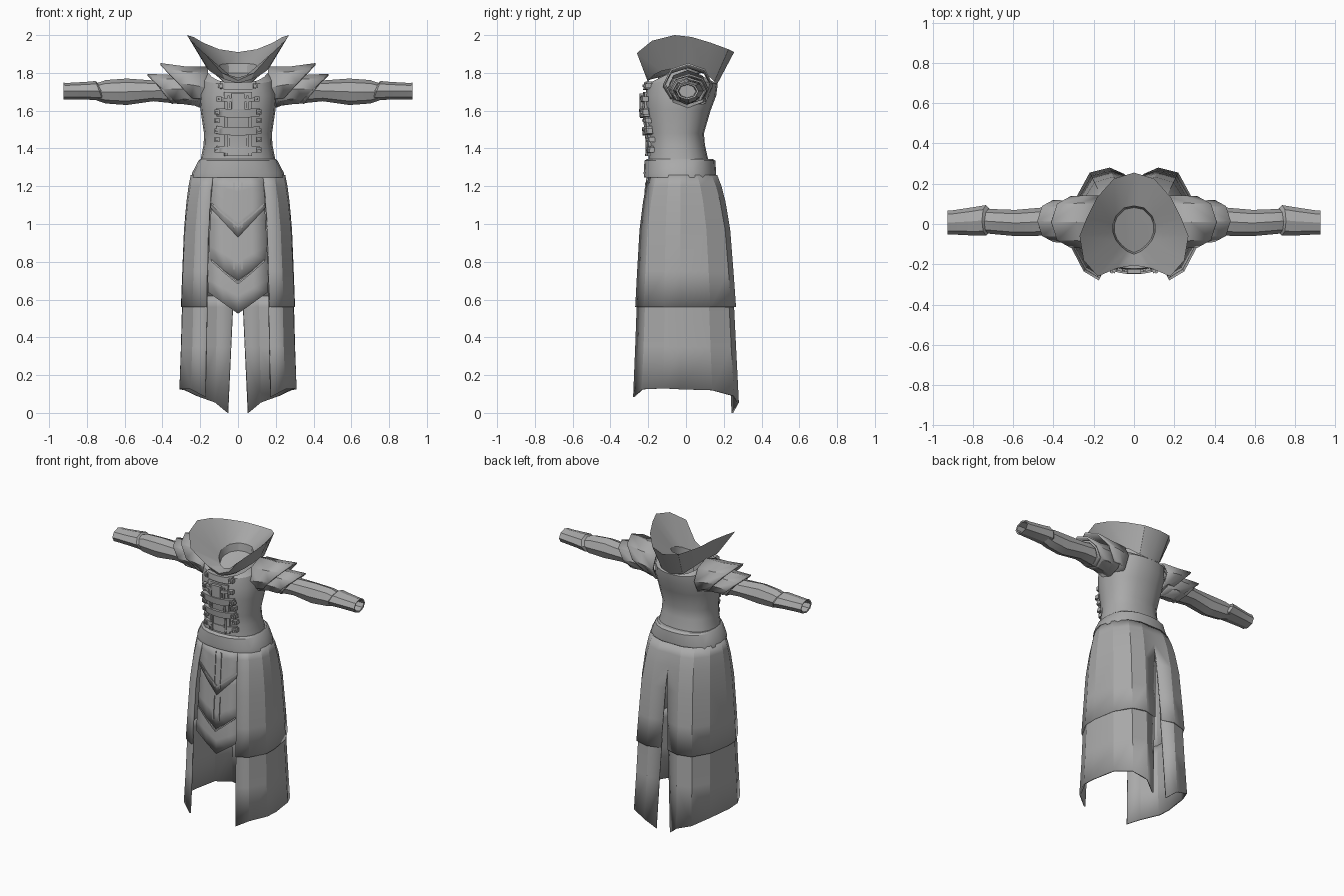
import bpy, bmesh, math

if "Cube" in bpy.data.objects:
    bpy.data.objects.remove(bpy.data.objects["Cube"])

cloth = bpy.data.materials.new("grey_cloth")
cloth.diffuse_color = (0.40, 0.40, 0.40, 1)
cloth.use_nodes = True
cloth.node_tree.nodes["Principled BSDF"].inputs["Base Color"].default_value = cloth.diffuse_color


def finish(name, bm, mirror=False, solid=0.0, angle=25, offset=-1):
    bmesh.ops.remove_doubles(bm, verts=bm.verts, dist=0.0005)
    bmesh.ops.recalc_face_normals(bm, faces=bm.faces)
    me = bpy.data.meshes.new(name)
    bm.to_mesh(me)
    bm.free()
    ob = bpy.data.objects.new(name, me)
    bpy.context.collection.objects.link(ob)
    me.materials.append(cloth)
    bpy.ops.object.select_all(action='DESELECT')
    ob.select_set(True)
    bpy.context.view_layer.objects.active = ob
    bpy.ops.object.shade_smooth_by_angle(angle=math.radians(angle))
    if mirror:
        m = ob.modifiers.new("mirror", 'MIRROR')
        m.merge_threshold = 0.001
    if solid:
        s = ob.modifiers.new("thickness", 'SOLIDIFY')
        s.thickness = solid
        s.offset = offset
    return ob


def loft(name, rings, closed=True, cap=False, **kw):
    bm = bmesh.new()
    vs = [[bm.verts.new(p) for p in r] for r in rings]
    n = len(rings[0])
    for a, b in zip(vs, vs[1:]):
        for i in range(n if closed else n - 1):
            j = (i + 1) % n
            bm.faces.new((a[i], a[j], b[j], b[i]))
    if cap:
        bm.faces.new(vs[-1])
    return finish(name, bm, **kw)


def oval(z, w, yf, yb, drop=0.0, n=20, e=0.85):
    """Rounded horizontal ring; drop lowers front and back (negative: tilts)."""
    cy, ry = (yf + yb) / 2, (yb - yf) / 2
    out = []
    for i in range(n):
        a = 2 * math.pi * i / n
        c, s = math.cos(a), math.sin(a)
        out.append((w * math.copysign(abs(c) ** e, c),
                    cy + ry * math.copysign(abs(s) ** e, s), z - drop * abs(s)))
    return out


# torso: z, half width, front y, back y, drop
TORSO = [(1.33, .20, -.20, .12, 0), (1.42, .182, -.195, .10, 0), (1.48, .18, -.20, .095, 0),
         (1.60, .198, -.215, .13, 0), (1.68, .205, -.217, .16, 0),
         (1.77, .195, -.205, .168, .03), (1.825, .165, -.195, .16, .08)]
loft("torso", [oval(*t) for t in TORSO])

# belt
loft("belt", [oval(z, w, f, b) for z, w, f, b in
              [(1.245, .225, -.20, .14), (1.245, .247, -.222, .157), (1.27, .243, -.224, .16),
               (1.335, .21, -.22, .155), (1.345, .20, -.205, .14), (1.345, .18, -.19, .11)]])

# flaring collar: half outlines from back centre to front centre
base = [(0, .165, 1.74), (.08, .15, 1.755), (.13, .10, 1.80), (.155, .02, 1.825), (.165, -.06, 1.825),
        (.15, -.13, 1.81), (.12, -.17, 1.79), (.07, -.195, 1.765), (0, -.205, 1.745)]
rim = [(0, .255, 1.91), (.10, .225, 1.925), (.185, .13, 1.96), (.235, .03, 1.99), (.27, -.06, 2.0),
       (.25, -.18, 1.97), (.18, -.26, 1.905), (.085, -.22, 1.80), (0, -.205, 1.76)]
neck = [(0, .09, 1.85), (.05, .08, 1.85), (.09, .04, 1.845), (.105, 0, 1.835), (.105, -.04, 1.825),
        (.09, -.08, 1.81), (.065, -.11, 1.79), (.035, -.135, 1.78), (0, -.15, 1.775)]
inner = [(x * .93, y * .93 - .002, z - .05) for x, y, z in neck]
loft("collar", [base, rim, neck, inner], closed=False, cap=True, mirror=True)

# skirt: half outlines from back slit to front edge
TOP = [(0, .165), (.08, .165), (.16, .135), (.225, .06), (.25, -.03), (.237, -.09), (.19, -.155), (.135, -.195)]
HEM = [(0, .25), (.12, .28), (.22, .255), (.283, .14), (.31, -.03), (.31, -.12), (.25, -.235), (.175, -.28)]
HEM_Z = [.0, .055, .09, .12, .125, .13, .125, .085]


def skirt_ring(z, f, zs=None):
    ring = []
    for i, (a, b) in enumerate(zip(TOP, HEM)):
        zz = zs[i] if zs else z
        x = a[0] + (b[0] - a[0]) * f
        if i == 0:
            x = max(.0, (1.12 - zz) * .046)
        ring.append((x, a[1] + (b[1] - a[1]) * f, zz))
    return ring


loft("upper_skirt", [skirt_ring(z, f) for z, f in
                     [(1.26, 0), (1.2, .2), (1.12, .38), (.97, .6), (.75, .75), (.56, .87)]],
     closed=False, mirror=True, solid=.012, angle=12)
loft("lower_skirt", [skirt_ring(.62, .76), skirt_ring(.56, .78), skirt_ring(.35, .87),
                     skirt_ring(0, 1, HEM_Z)],
     closed=False, mirror=True, solid=.01, angle=12)


# front apron: three overlapping pointed plates
def front_y(z):
    return -.195 - .045 * min(1, (1.26 - z) / .6)


def apron(name, top, side, tip, w0, w1, out):
    rings = []
    for x, low in ((-1, side), (-.5, (side + tip) / 2), (0, tip), (.5, (side + tip) / 2), (1, side)):
        ring = []
        for k in range(5):
            z = top + (low - top) * k / 4
            w = w0 + (w1 - w0) * min(1, k / 1.5)
            ring.append((x * w, front_y(z) - out + .014 * x * x, z))
        rings.append(ring)
    loft(name, rings, closed=False, solid=.008)


apron("apron_top", 1.25, 1.09, .93, .13, .15, .014)
apron("apron_middle", 1.10, .81, .70, .14, .15, .007)
apron("apron_bottom", .90, .64, .525, .15, .16, 0)


def strip(name, pts, w, depth, **kw):
    """Thin trim on the apron along an x, z path."""
    rings = [[(x, front_y(z) - o, z), (x + w, front_y(z) - o, z),
              (x + w, front_y(z) - o + depth, z), (x, front_y(z) - o + depth, z)] for x, z, o in pts]
    loft(name, rings, mirror=True, **kw)


strip("apron_piping_top", [(.018, 1.22, .018), (.018, .98, .018)], .007, .008)
strip("apron_piping_middle", [(.018, .92, .012), (.018, .76, .012)], .007, .008)
for nm, z0, o in (("upper", 1.10, .018), ("lower", .80, .011)):
    loft(nm + "_chevron", [[(x, front_y(z) - o + dy + .014 * (x / .15) ** 2, z + dz)
                            for dy, dz in ((0, 0), (0, .012), (.009, .012), (.009, 0))]
                           for x, z in ((0, z0 - .12), (.07, z0 - .062), (.14, z0))], mirror=True)


# chest panel, straps and buckles follow the torso front
def chest_y(x, z):
    for a, b in zip(TORSO, TORSO[1:]):
        if a[0] <= z <= b[0]:
            t = (z - a[0]) / (b[0] - a[0])
            w, f, k = (a[i] + (b[i] - a[i]) * t for i in (1, 2, 3))
            p = 2 / .85
            return (f + k) / 2 - (k - f) / 2 * max(0, 1 - abs(x / w) ** p) ** (1 / p)


def plate(name, x0, x1, z0, z1, out, curve=0.0, thick=.03, nz=1):
    n, rings = 6, []
    for i in range(n + 1):
        x = x0 + (x1 - x0) * i / n
        sag = curve * (x / .12) ** 2
        zs = [z0 + (z1 - z0) * k / nz for k in range(nz + 1)]
        front = [(x, chest_y(x, z) - out, z + sag) for z in zs]
        back = [(x, chest_y(x, z) - out + thick, z + sag) for z in reversed(zs)]
        rings.append(front + back)
    ob = loft(name, rings, cap=True)
    bm = bmesh.new()
    bm.from_mesh(ob.data)
    bmesh.ops.holes_fill(bm, edges=bm.edges, sides=0)
    bm.to_mesh(ob.data)
    bm.free()
    return ob


plate("chest_panel", -.075, .075, 1.36, 1.70, .012, nz=6)
plate("chest_centre_plate", -.035, .035, 1.61, 1.69, .03)
for s in (-1, 1):
    plate("chest_rib", s * .05 - .006, s * .05 + .006, 1.36, 1.68, .02, nz=6)
STRAPS = [(1.73, .095, .014, .04), (1.655, .10, .024, .02), (1.585, .115, .034, .045),
          (1.49, .115, .03, .042), (1.39, .115, .016, .032)]
for z, w, out, h in STRAPS:
    plate("chest_strap", -w, w, z - h / 2, z + h / 2, out, curve=.008)
for z, w, out in [(1.73, .093, .024), (1.66, .10, .034), (1.59, .112, .042), (1.545, .112, .034),
                  (1.49, .112, .036), (1.445, .112, .028), (1.39, .112, .024)]:
    for s in (-1, 1):
        plate("buckle", s * w - .013, s * w + .013, z - .011, z + .015, out)
        plate("buckle_stud", s * w - .006, s * w + .006, z - .004, z + .008, out + .008)


# arms: x, centre y, centre z, half depth, half height, lean of the top outward
def tube(name, secs, n=8, **kw):
    rings = []
    for x, cy, cz, ry, rz, lean in secs:
        rings.append([(x + lean * math.sin(a), cy + ry * math.cos(a), cz + rz * math.sin(a))
                      for a in (2 * math.pi * (i + .0) / n for i in range(n))])
    return loft(name, rings, mirror=True, **kw)


tube("sleeve", [(.17, .01, 1.715, .10, .09, 0), (.30, .01, 1.71, .085, .075, 0),
                (.45, .012, 1.705, .07, .055, 0), (.59, .005, 1.70, .065, .07, 0),
                (.70, .012, 1.70, .062, .062, 0), (.75, .015, 1.70, .06, .045, 0)])
tube("cuff", [(.72, .018, 1.705, .06, .04, .02), (.735, .018, 1.705, .076, .052, .02),
              (.80, .013, 1.705, .07, .047, .01), (.90, .008, 1.703, .06, .044, 0),
              (.925, .007, 1.703, .06, .045, 0), (.923, .007, 1.703, .05, .036, 0),
              (.86, .007, 1.703, .045, .034, 0)], cap=True)
tube("upper_pauldron", [(.16, .01, 1.72, .13, .115, 0), (.235, .01, 1.735, .132, .10, .05),
                        (.315, .01, 1.745, .128, .107, .095)], solid=.01)
tube("middle_pauldron", [(.20, .01, 1.715, .11, .10, 0), (.315, .01, 1.715, .105, .075, .05),
                         (.40, .015, 1.715, .105, .08, .08)], solid=.01)
tube("lower_pauldron", [(.22, .015, 1.71, .09, .085, 0), (.36, .015, 1.705, .088, .065, .03),
                        (.40, .015, 1.705, .095, .07, .05)], solid=.01)
